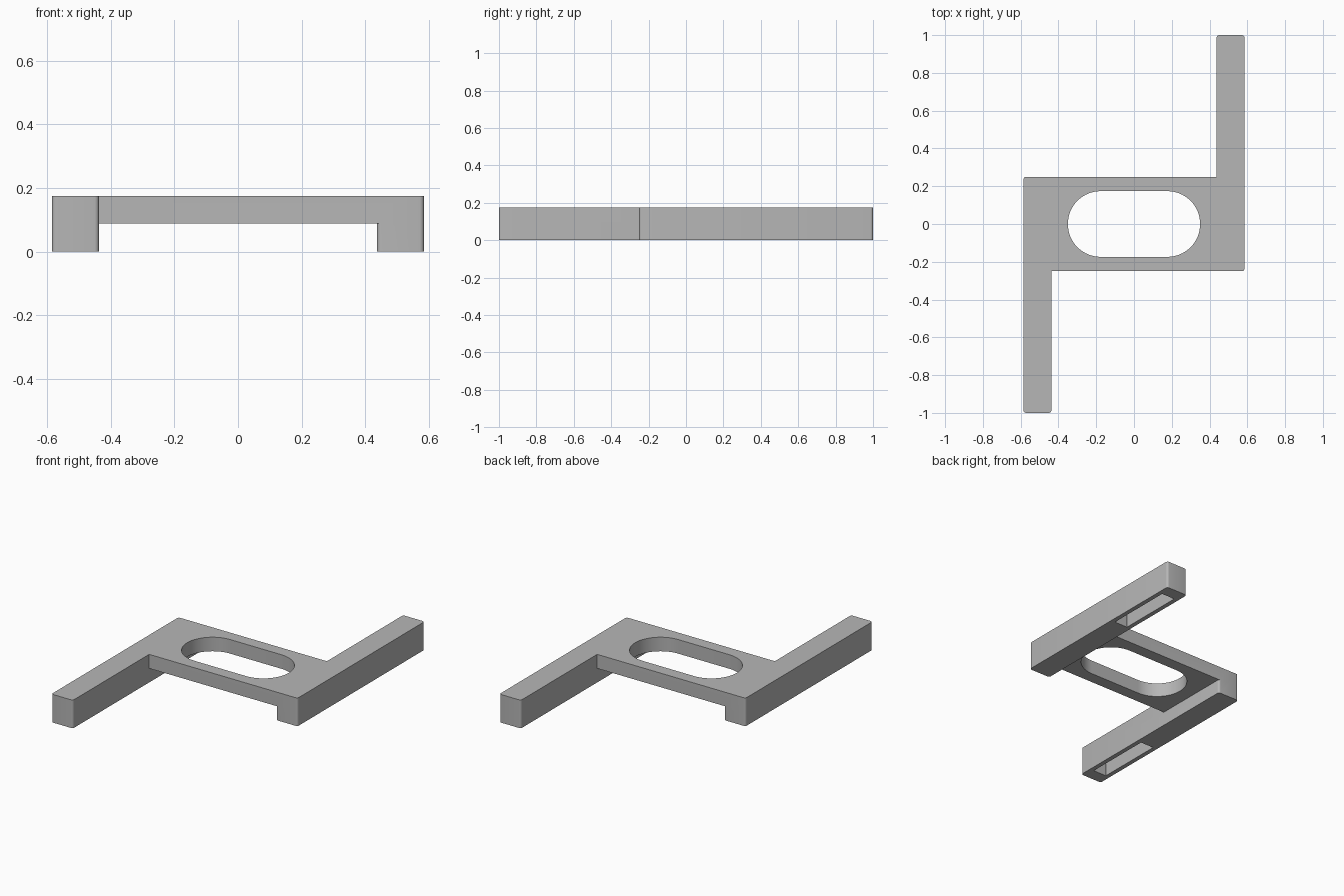
import bpy
import bmesh
from math import pi, cos, sin, radians

cube = bpy.data.objects.get("Cube")
if cube:
    bpy.data.objects.remove(cube, do_unlink=True)

grey = bpy.data.materials.new("plain grey")
grey.use_nodes = True
GREY = (0.47, 0.47, 0.47, 1)
grey.diffuse_color = GREY
grey.node_tree.nodes["Principled BSDF"].inputs["Base Color"].default_value = GREY

HALF_X, HALF_Y, TOP = 0.585, 1.0, 0.175
ARM_W, PLATE_Y, PLATE_Z = 0.148, 0.25, 0.0875


def prism(name, outline, z0, z1):
    """Extrude a flat outline between two heights."""
    bm = bmesh.new()
    face = bm.faces.new([bm.verts.new((x, y, z0)) for x, y in outline])
    new = bmesh.ops.extrude_face_region(bm, geom=[face])["geom"]
    bmesh.ops.translate(bm, vec=(0, 0, z1 - z0),
                        verts=[v for v in new if isinstance(v, bmesh.types.BMVert)])
    bmesh.ops.recalc_face_normals(bm, faces=bm.faces)
    mesh = bpy.data.meshes.new(name)
    bm.to_mesh(mesh)
    bm.free()
    mesh.materials.append(grey)
    obj = bpy.data.objects.new(name, mesh)
    bpy.context.collection.objects.link(obj)
    return obj


def rounded(x0, x1, y0, y1, r, steps):
    """Rectangle outline with rounded corners."""
    centres = [(x1 - r, y1 - r), (x0 + r, y1 - r), (x0 + r, y0 + r), (x1 - r, y0 + r)]
    return [(cx + r * cos((q + i / steps) * pi / 2), cy + r * sin((q + i / steps) * pi / 2))
            for q, (cx, cy) in enumerate(centres) for i in range(steps + 1)]


def turned(outline, side):
    """Half turn about the centre for the opposite side."""
    return [(x * side, y * side) for x, y in outline]


def combine(target, other, operation):
    mod = target.modifiers.new(operation.lower(), 'BOOLEAN')
    mod.operation = operation
    mod.solver = 'EXACT'
    mod.object = other
    bpy.context.view_layer.objects.active = target
    bpy.ops.object.modifier_apply(modifier=mod.name)
    bpy.data.objects.remove(other, do_unlink=True)


# Thin centre plate
plate = [(-0.5, -PLATE_Y), (0.5, -PLATE_Y), (0.5, PLATE_Y), (-0.5, PLATE_Y)]
bracket = prism("bracket", plate, PLATE_Z, TOP)

# Two opposite arms, each with a pocket in its underside
arm = rounded(HALF_X - ARM_W, HALF_X, -PLATE_Y, HALF_Y, 0.014, 5)
pocket = rounded(HALF_X - 0.12, HALF_X - 0.028, 0.49, 0.92, 0.002, 1)
for side in (1, -1):
    combine(bracket, prism("arm", turned(arm, side), 0, TOP), 'UNION')
    combine(bracket, prism("pocket_cutter", turned(pocket, side), -0.1, 0.12), 'DIFFERENCE')

# Long rounded opening through the plate (tiny flat keeps outline points distinct)
slot = rounded(-0.35, 0.35, -0.174, 0.174, 0.1735, 16)
combine(bracket, prism("slot_cutter", slot, -0.1, 0.3), 'DIFFERENCE')

bpy.ops.object.select_all(action='DESELECT')
bracket.select_set(True)
bpy.context.view_layer.objects.active = bracket
bpy.ops.object.shade_smooth_by_angle(angle=radians(30))
